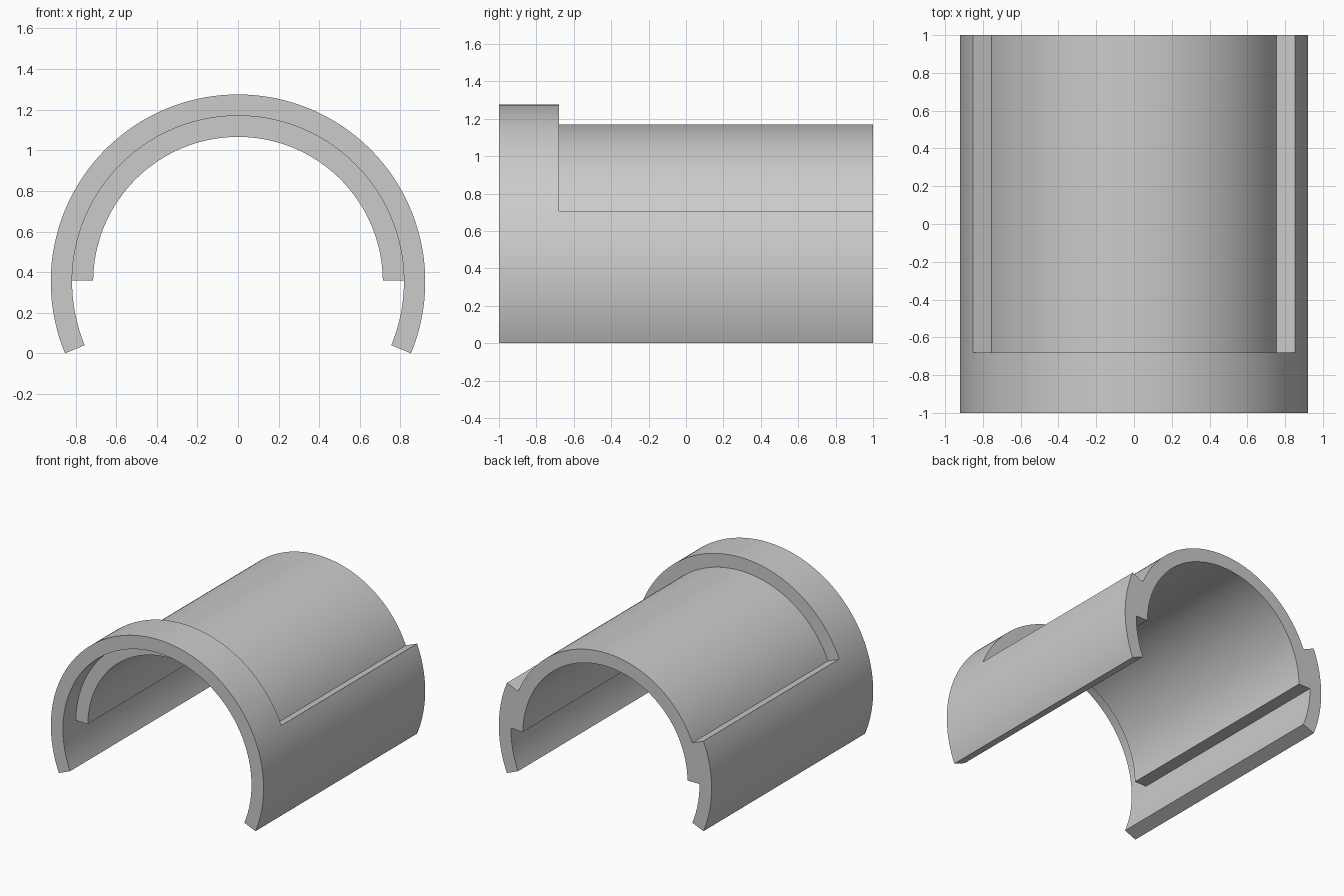
import bpy, bmesh
from math import radians, cos, sin

cube = bpy.data.objects.get("Cube")
if cube:
    bpy.data.objects.remove(cube, do_unlink=True)

# Colour
grey = bpy.data.materials.new("plain grey")
grey.use_nodes = True
grey.diffuse_color = (0.6, 0.6, 0.6, 1)
grey.node_tree.nodes["Principled BSDF"].inputs["Base Color"].default_value = grey.diffuse_color

# Ring grid: radii, stations along the length, and angles from the +x side
RADII = [0.713, 0.817, 0.922]
STATIONS = [-1, -0.84, -0.68, 1]
STEP, LIP = 1.5, 22.5
SEGMENTS = 150
AXIS_Z = RADII[2] * sin(radians(LIP))
ANGLES = [-LIP + STEP * i for i in range(SEGMENTS + 1)]


def filled(a, r, y):
    """Tell whether a grid cell of the half pipe is solid."""
    if not (0 <= a < SEGMENTS and 0 <= r < 2 and 0 <= y < 3):
        return False
    mid = (ANGLES[a] + ANGLES[a + 1]) / 2
    if r == 0:                                   # inner liner, set back at the front
        return 0 < mid < 180 and y > 0
    return y < 2 or mid < LIP or mid > 180 - LIP   # front collar and side walls


def point(a, r, y):
    angle = ANGLES[a]
    # the liner ends sit slightly above the axis
    angle += 0.5 if angle == 0 else -0.5 if angle == 180 else 0
    t = radians(angle)
    return RADII[r] * cos(t), STATIONS[y], AXIS_Z + RADII[r] * sin(t)


# Skin the solid cells with outer faces only
bm = bmesh.new()
verts = {}


def vert(key):
    if key not in verts:
        verts[key] = bm.verts.new(point(*key))
    return verts[key]


for a in range(SEGMENTS):
    for r in range(2):
        for y in range(3):
            if not filled(a, r, y):
                continue
            for axis in range(3):
                for side in (0, 1):
                    near = [a, r, y]
                    near[axis] += 2 * side - 1
                    if filled(*near):
                        continue
                    u, v = [k for k in range(3) if k != axis]
                    corners = []
                    for du, dv in ((0, 0), (1, 0), (1, 1), (0, 1)):
                        key = [a, r, y]
                        key[axis] += side
                        key[u] += du
                        key[v] += dv
                        corners.append(vert(tuple(key)))
                    bm.faces.new(corners)
bmesh.ops.recalc_face_normals(bm, faces=bm.faces)

mesh = bpy.data.meshes.new("half_pipe_coupling")
bm.to_mesh(mesh)
bm.free()
mesh.materials.append(grey)
coupling = bpy.data.objects.new("half_pipe_coupling", mesh)
bpy.context.collection.objects.link(coupling)

# Smooth curves, sharp rims
bpy.context.view_layer.objects.active = coupling
coupling.select_set(True)
bpy.ops.object.shade_smooth_by_angle(angle=radians(30))
